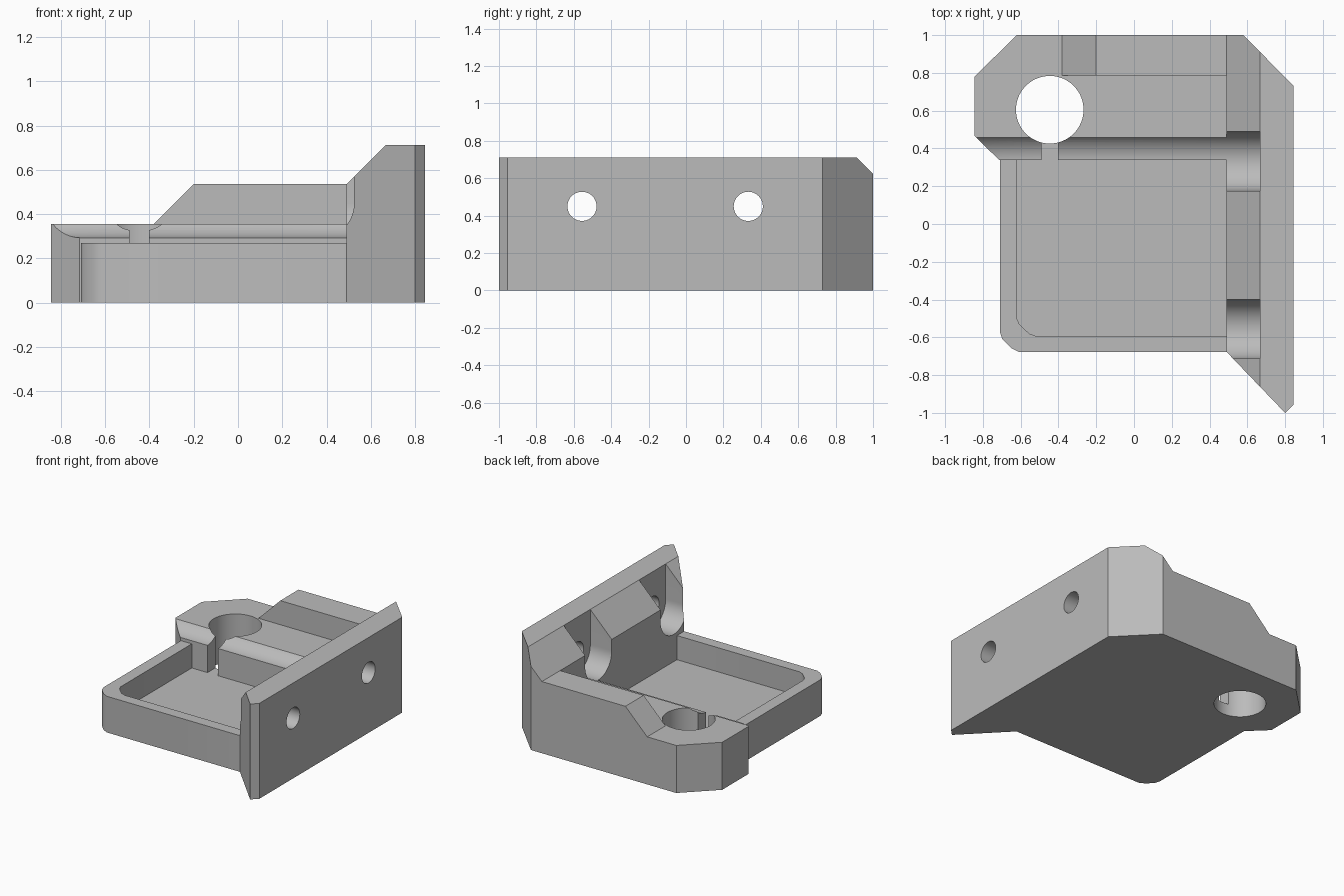
import bpy, bmesh, math
from mathutils import Matrix, Vector

cube = bpy.data.objects.get("Cube")
if cube:
    bpy.data.objects.remove(cube, do_unlink=True)

grey = bpy.data.materials.new("plain grey")
grey.use_nodes = True
colour = (0.5, 0.5, 0.5, 1)
grey.diffuse_color = colour
grey.node_tree.nodes["Principled BSDF"].inputs["Base Color"].default_value = colour


def add_object(name, bm):
    bmesh.ops.recalc_face_normals(bm, faces=bm.faces)
    mesh = bpy.data.meshes.new(name)
    bm.to_mesh(mesh)
    bm.free()
    mesh.materials.append(grey)
    obj = bpy.data.objects.new(name, mesh)
    bpy.context.collection.objects.link(obj)
    return obj


def extrude(name, points, low, high, axis="z"):
    """Extrude a 2D outline along z (x, y points), y (x, z) or x (y, z)."""
    place = {"z": lambda a, b: (a, b, low),
             "y": lambda a, b: (a, low, b),
             "x": lambda a, b: (low, a, b)}[axis]
    bm = bmesh.new()
    face = bm.faces.new([bm.verts.new(place(a, b)) for a, b in points])
    new = bmesh.ops.extrude_face_region(bm, geom=[face])["geom"]
    step = Vector([high - low if axis == c else 0 for c in "xyz"])
    verts = [v for v in new if isinstance(v, bmesh.types.BMVert)]
    bmesh.ops.translate(bm, verts=verts, vec=step)
    return add_object(name, bm)


def rect(a0, b0, a1, b1):
    return [(a0, b0), (a1, b0), (a1, b1), (a0, b1)]


def arc(a, b, radius, start, end, count):
    angles = [math.radians(start + (end - start) * i / count) for i in range(count + 1)]
    return [(a + radius * math.cos(t), b + radius * math.sin(t)) for t in angles]


def combine(target, other, operation):
    """Apply a boolean and remove the helper."""
    mod = target.modifiers.new(operation, "BOOLEAN")
    mod.operation, mod.object, mod.solver = operation, other, "EXACT"
    bpy.context.view_layer.objects.active = target
    bpy.ops.object.modifier_apply(modifier=mod.name)
    bpy.data.objects.remove(other, do_unlink=True)


# Main heights and positions
FLOOR, RIM, BLOCK, RAIL, TOP = 0.09, 0.27, 0.355, 0.535, 0.712
PLATE_X, SIDE_X, EDGE_Y = 0.49, 0.845, 0.34

# Tray with softened front corner and open pocket
body = extrude("mounting_bracket", [
    (-0.71, 0.4), (-0.71, -0.57), (-0.697, -0.61), (-0.65, -0.657),
    (-0.61, -0.677), (0.55, -0.677), (0.55, 0.4)], 0, RIM)
pocket = extrude("pocket", [
    (-0.62, 0.45), (-0.62, -0.5), (-0.607, -0.53), (-0.555, -0.58),
    (-0.52, -0.593), (PLATE_X, -0.593), (PLATE_X, 0.45)], FLOOR, 1)
combine(body, pocket, "DIFFERENCE")

# Clamp block along the back
combine(body, extrude("clamp_block", [
    (-SIDE_X, 0.78), (-SIDE_X, 0.467), (-0.715, EDGE_Y), (0.53, EDGE_Y),
    (0.53, 1), (-0.62, 1)], 0, BLOCK), "UNION")

# Raised rail with a sloped end
combine(body, extrude("back_rail", [
    (-0.38 - 0.1, BLOCK - 0.1), (-0.2, RAIL), (0.53, RAIL), (0.53, BLOCK - 0.1)],
    0.785, 1, "y"), "UNION")

# End plate: sloped profile trimmed to its outline
plate = extrude("end_plate", [
    (PLATE_X, 0), (PLATE_X, RAIL), (0.667, TOP), (SIDE_X, TOP), (SIDE_X, 0)],
    -1.2, 1.2, "y")
combine(plate, extrude("plate_outline", [
    (PLATE_X, -0.677), (0.8, -1), (SIDE_X, -0.955), (SIDE_X, 0.73), (0.58, 1),
    (PLATE_X, 1)], -0.5, 1.5), "INTERSECT")
combine(body, plate, "UNION")

# Screw holes with open-topped head channels
for y in (-0.556, 0.333):
    channel = arc(y, 0.45, 0.157, 180, 360, 32) + [(y + 0.157, 1), (y - 0.157, 1)]
    combine(body, extrude("channel", channel, -1, 0.667, "x"), "DIFFERENCE")
    hole = arc(y, 0.45, 0.078, 0, 360, 40)[:-1]
    combine(body, extrude("screw_hole", hole, 0.6, 1, "x"), "DIFFERENCE")

# Round clamp hole and its slit
combine(body, extrude("clamp_hole", arc(-0.446, 0.605, 0.179, 0, 360, 64)[:-1], -0.5, 1),
        "DIFFERENCE")
combine(body, extrude("slit", rect(-0.49, 0.3, -0.402, 0.55), FLOOR, 1), "DIFFERENCE")

# Merge flat regions and shade the curved ones smoothly
bm = bmesh.new()
bm.from_mesh(body.data)
bmesh.ops.remove_doubles(bm, verts=bm.verts, dist=0.0002)
bmesh.ops.dissolve_limit(bm, angle_limit=math.radians(0.5), verts=bm.verts, edges=bm.edges)
bm.to_mesh(body.data)
bm.free()
body.select_set(True)
bpy.context.view_layer.objects.active = body
bpy.ops.object.shade_smooth_by_angle(angle=math.radians(30))
